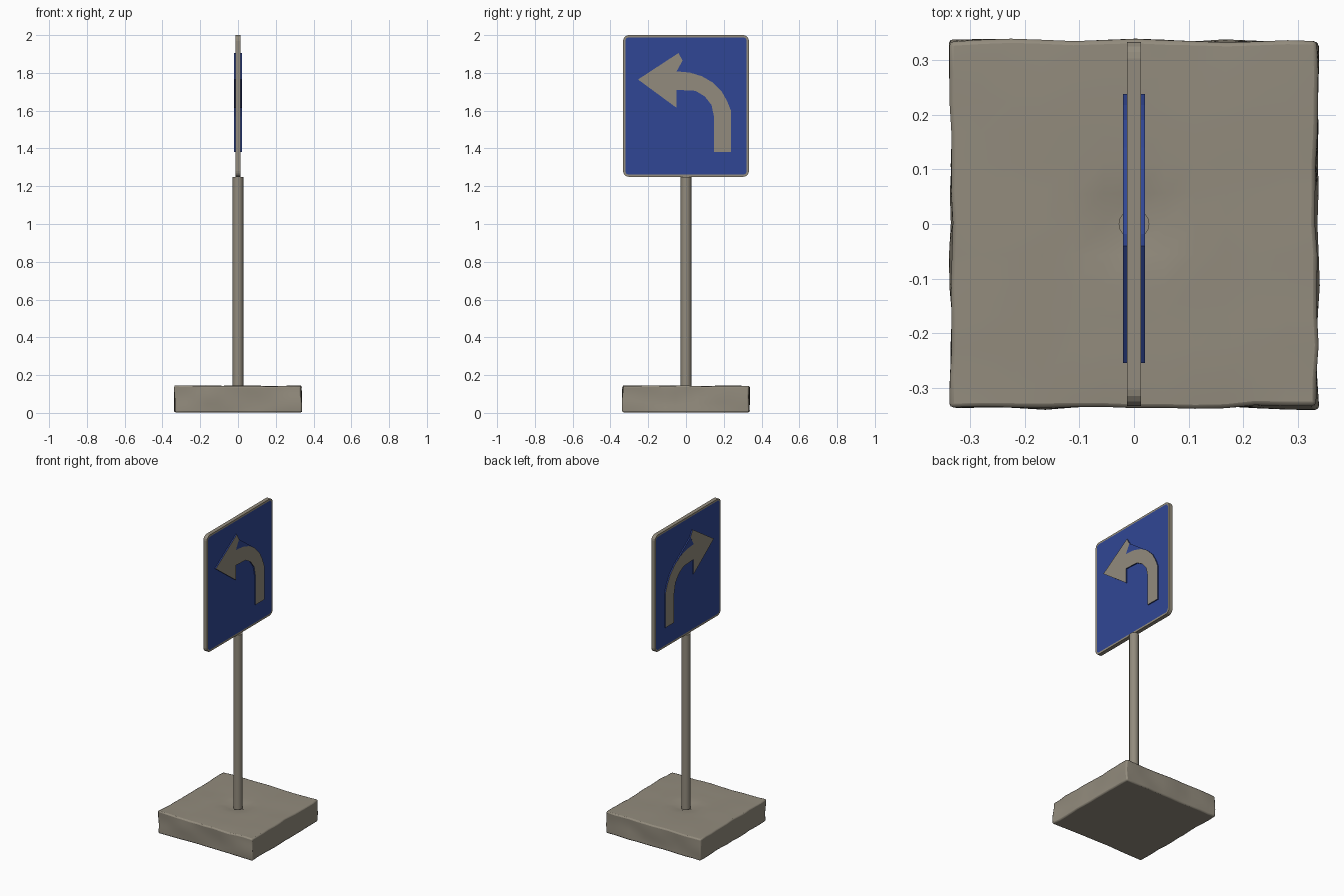
import bpy, bmesh, math
from mathutils import Vector, noise

old = bpy.data.objects.get("Cube")
if old:
    bpy.data.objects.remove(old, do_unlink=True)


def make_material(name, rgb):
    mat = bpy.data.materials.new(name)
    mat.use_nodes = True
    mat.diffuse_color = (*rgb, 1)
    mat.node_tree.nodes["Principled BSDF"].inputs["Base Color"].default_value = (*rgb, 1)
    return mat


GREY = make_material("warm grey", (0.29, 0.26, 0.205))
BLUE = make_material("sign blue", (0.03, 0.062, 0.30))


def finish(name, bm, smooth=None):
    bmesh.ops.recalc_face_normals(bm, faces=bm.faces)
    mesh = bpy.data.meshes.new(name)
    bm.to_mesh(mesh)
    bm.free()
    mesh.materials.append(GREY)
    mesh.materials.append(BLUE)
    obj = bpy.data.objects.new(name, mesh)
    bpy.context.collection.objects.link(obj)
    if smooth:
        bpy.ops.object.select_all(action="DESELECT")
        obj.select_set(True)
        bpy.context.view_layer.objects.active = obj
        bpy.ops.object.shade_smooth_by_angle(angle=math.radians(smooth))
    return obj


def prism(outline, half):
    """Extrude a (y, z) outline symmetrically along x."""
    bm = bmesh.new()
    face = bm.faces.new([bm.verts.new((-half, y, z)) for y, z in outline])
    ext = bmesh.ops.extrude_face_region(bm, geom=[face])
    moved = [v for v in ext["geom"] if isinstance(v, bmesh.types.BMVert)]
    bmesh.ops.translate(bm, verts=moved, vec=(2 * half, 0, 0))
    bmesh.ops.recalc_face_normals(bm, faces=bm.faces)
    return bm


def caps(bm):
    return [f for f in bm.faces if abs(f.normal.x) > 0.9]


# Rough stone slab with worn edges and a shallow dip around the pole
bm = bmesh.new()
bmesh.ops.create_cube(bm, size=1)
bmesh.ops.subdivide_edges(bm, edges=bm.edges[:], cuts=11, use_grid_fill=True)
for v in bm.verts:
    rim = max(abs(v.co.x), abs(v.co.y)) > 0.49
    top = v.co.z > 0.49
    v.co = Vector((v.co.x * 0.67, v.co.y * 0.67, 0.073 + v.co.z * 0.14))
    wobble = noise.noise_vector(v.co * 9)
    if rim:
        v.co.x += wobble.x * 0.008
        v.co.y += wobble.y * 0.008
    if top:
        v.co.z += wobble.z * (0.008 if rim else 0.003)
        v.co.z -= 0.025 * max(0, 1 - v.co.xy.length / 0.08)
    v.co.z = max(v.co.z, 0)
slab = finish("base_slab", bm, 50)
bevel = slab.modifiers.new("worn edges", "BEVEL")
bevel.width = 0.01
bevel.segments = 2
bevel.angle_limit = math.radians(50)

# Pole
bm = bmesh.new()
bmesh.ops.create_cone(bm, cap_ends=True, segments=16, radius1=0.028, radius2=0.028, depth=1.15)
bmesh.ops.translate(bm, verts=bm.verts, vec=(0, 0, 0.675))
finish("pole", bm, 40)

# Sign panel: rounded plate with a grey rim and inset blue faces
corner = 0.03
outline = []
for quarter, (sy, sz) in enumerate([(1, 1), (-1, 1), (-1, -1), (1, -1)]):
    for step in range(5):
        a = math.radians(quarter * 90 + step * 22.5)
        outline.append((sy * (0.333 - corner) + corner * math.cos(a),
                        1.625 + sz * (0.375 - corner) + corner * math.sin(a)))
bm = prism(outline, 0.0125)
sides = caps(bm)
bmesh.ops.inset_individual(bm, faces=sides, thickness=0.012)
for f in sides:
    f.material_index = 1
finish("sign_panel", bm)

# Bent arrow standing proud on both sides: grey faces, blue edges
arrow = [(-0.254, 1.765), (-0.04, 1.905), (-0.018, 1.865), (-0.05, 1.808),
         (0.02, 1.802), (0.085, 1.782), (0.14, 1.75), (0.19, 1.70), (0.218, 1.65),
         (0.238, 1.60), (0.238, 1.38), (0.148, 1.38), (0.148, 1.57), (0.135, 1.63),
         (0.10, 1.675), (0.05, 1.705), (-0.05, 1.71), (-0.05, 1.615)]
bm = prism(arrow, 0.02)
for f in bm.faces:
    f.material_index = 0 if abs(f.normal.x) > 0.9 else 1
finish("arrow", bm)

# Blue web filling the notch between arrow head and bend
bm = prism(arrow[2:7], 0.0198)
for f in bm.faces:
    f.material_index = 1
finish("arrow_web", bm)
